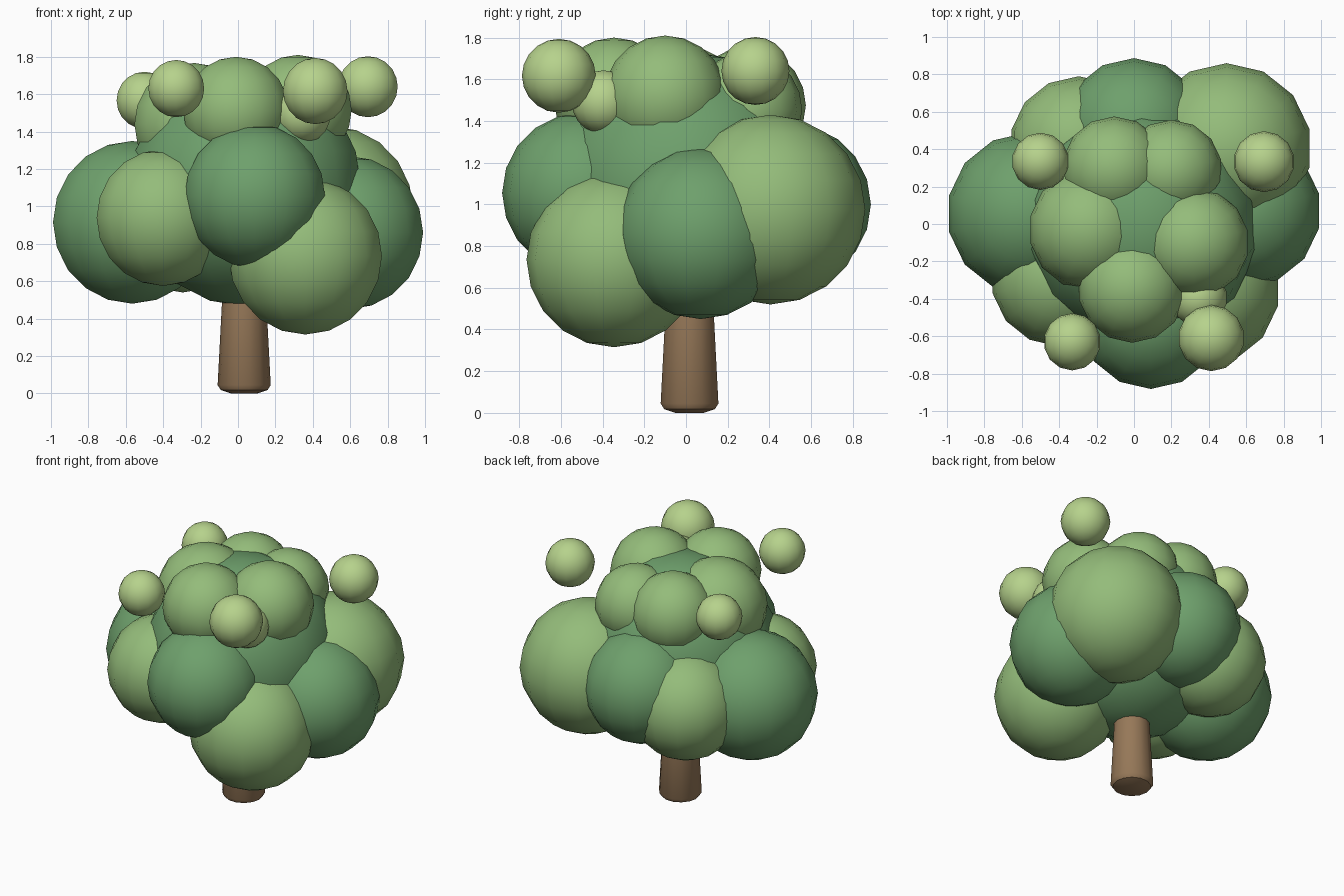
import bpy, bmesh, math

if "Cube" in bpy.data.objects:
    bpy.data.objects.remove(bpy.data.objects["Cube"])


def material(name, rgb):
    m = bpy.data.materials.new(name)
    m.diffuse_color = (*rgb, 1)
    m.use_nodes = True
    m.node_tree.nodes["Principled BSDF"].inputs["Base Color"].default_value = m.diffuse_color
    return m


DARK = material("dark_leaf", (0.156, 0.352, 0.150))
MID = material("mid_leaf", (0.296, 0.503, 0.195))
PALE = material("pale_leaf", (0.468, 0.645, 0.262))
BARK = material("bark", (0.305, 0.188, 0.098))


def ball(name, x, y, z, r, mat):
    bpy.ops.mesh.primitive_uv_sphere_add(segments=14, ring_count=10, radius=r, location=(x, y, z))
    ob = bpy.context.object
    ob.name = name
    ob.data.materials.append(mat)
    bpy.ops.object.shade_smooth()


# Trunk: tapered, with a slightly rounded foot
profile = [(0.07, 0.0), (0.125, 0.018), (0.142, 0.045), (0.118, 0.5), (0.1, 0.85)]
sides = 14
bm = bmesh.new()
rings = [[bm.verts.new((0.033 + r * math.cos(2 * math.pi * i / sides),
                        0.017 + r * math.sin(2 * math.pi * i / sides), z))
          for i in range(sides)] for r, z in profile]
for a, b in zip(rings, rings[1:]):
    for i in range(sides):
        j = (i + 1) % sides
        bm.faces.new((a[i], a[j], b[j], b[i]))
bm.faces.new(rings[0][::-1])
bm.faces.new(rings[-1])
me = bpy.data.meshes.new("trunk")
bm.to_mesh(me)
bm.free()
trunk = bpy.data.objects.new("trunk", me)
bpy.context.collection.objects.link(trunk)
me.materials.append(BARK)
bpy.context.view_layer.objects.active = trunk
trunk.select_set(True)
bpy.ops.object.shade_smooth_by_angle(angle=math.radians(35))

# Central mass of leaves
ball("crown_core", 0.04, 0.0, 1.10, 0.635, DARK)

# Lower ring of large clumps
ball("clump_left", -0.565, 0.055, 0.915, 0.435, DARK)
ball("clump_right", 0.59, 0.07, 0.86, 0.41, DARK)
ball("clump_front", 0.09, -0.497, 1.055, 0.385, DARK)
ball("clump_back", 0.0, 0.50, 1.0, 0.387, DARK)
ball("clump_front_left", -0.40, -0.29, 0.94, 0.365, MID)
ball("clump_front_right", 0.36, -0.345, 0.735, 0.42, MID)
ball("clump_back_right", 0.495, 0.405, 0.975, 0.455, MID)
ball("clump_back_left", -0.295, 0.42, 0.91, 0.37, MID)

# Upper tier of medium clumps
ball("top_clump_left", -0.235, -0.03, 1.44, 0.327, MID)
ball("top_clump_right", 0.32, -0.10, 1.515, 0.295, MID)
ball("top_clump_front", -0.01, -0.345, 1.51, 0.29, MID)
ball("top_clump_back_left", -0.105, 0.295, 1.475, 0.28, MID)
ball("top_clump_back_right", 0.20, 0.285, 1.455, 0.272, MID)

# Small pale tufts
ball("tuft_back_left", -0.50, 0.335, 1.567, 0.153, PALE)
ball("tuft_front_left", -0.33, -0.63, 1.63, 0.153, PALE)
ball("tuft_front_right", 0.413, -0.61, 1.617, 0.177, PALE)
ball("tuft_back_right", 0.695, 0.333, 1.64, 0.163, PALE)
ball("tuft_nested", 0.345, -0.395, 1.49, 0.153, PALE)
